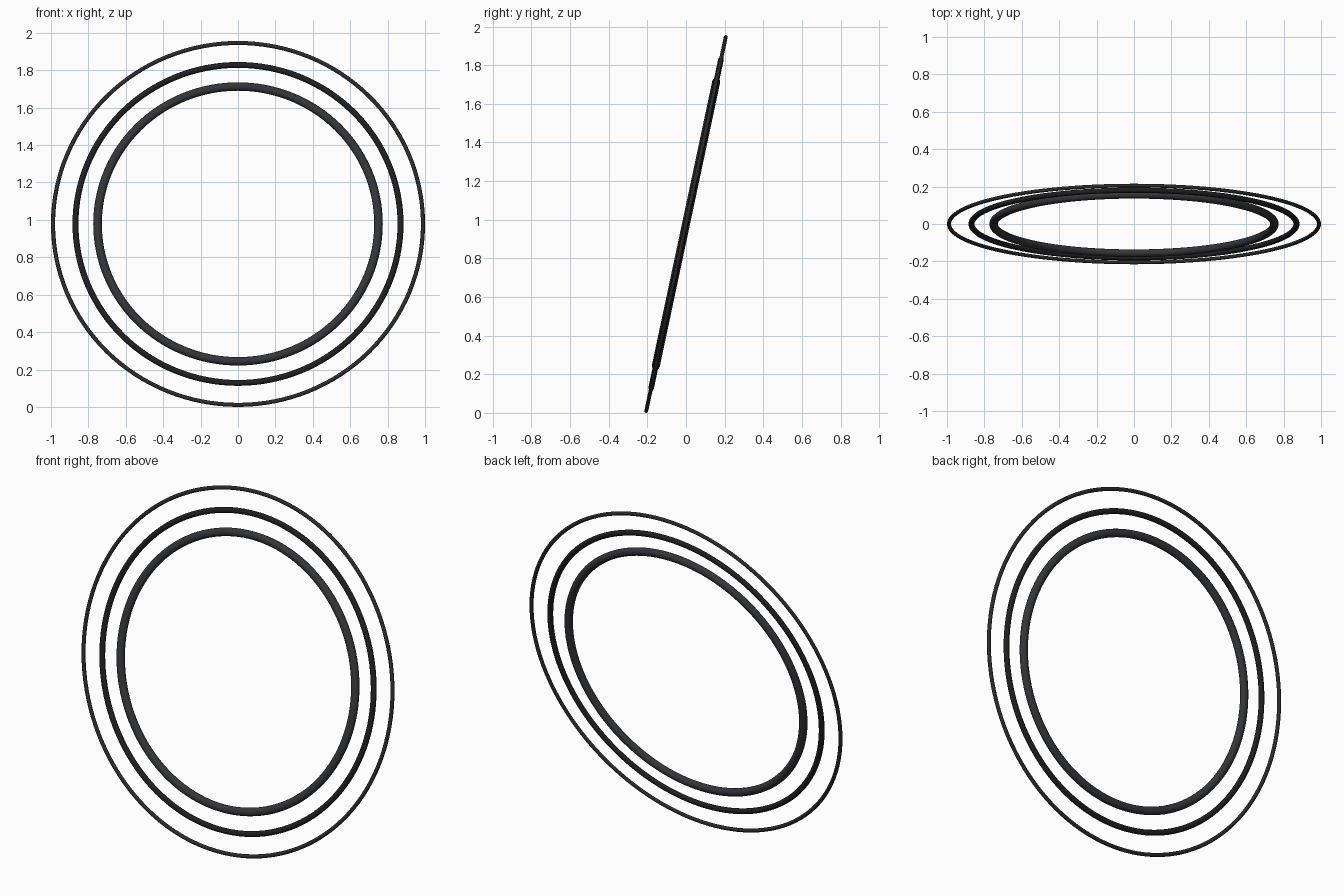
import bpy
from math import radians, cos

if "Cube" in bpy.data.objects:
    bpy.data.objects.remove(bpy.data.objects["Cube"])

TILT = radians(12)
MAJOR, MINOR = 0.989, 0.011
CENTRE_Z = MAJOR * cos(TILT) + MINOR


def ring(name, radius, tube, colour):
    # slightly flattened tube, leaning back at the top
    bpy.ops.mesh.primitive_torus_add(
        major_radius=radius, minor_radius=tube,
        major_segments=128, minor_segments=12,
        location=(0, 0, CENTRE_Z), rotation=(radians(90) - TILT, 0, 0))
    ob = bpy.context.object
    ob.name = name
    ob.scale.z = 0.9
    bpy.ops.object.transform_apply(location=False, rotation=True, scale=True)
    bpy.ops.object.shade_smooth_by_angle(angle=radians(40))
    mat = bpy.data.materials.new(name + "_dark")
    mat.diffuse_color = (*colour, 1)
    mat.use_nodes = True
    mat.node_tree.nodes["Principled BSDF"].inputs["Base Color"].default_value = mat.diffuse_color
    ob.data.materials.append(mat)


# three concentric hoops, thinnest outside
ring("outer_ring", MAJOR, MINOR, (0.024, 0.024, 0.025))
ring("middle_ring", 0.869, 0.016, (0.014, 0.014, 0.015))
ring("inner_ring", 0.751, 0.023, (0.034, 0.036, 0.041))
